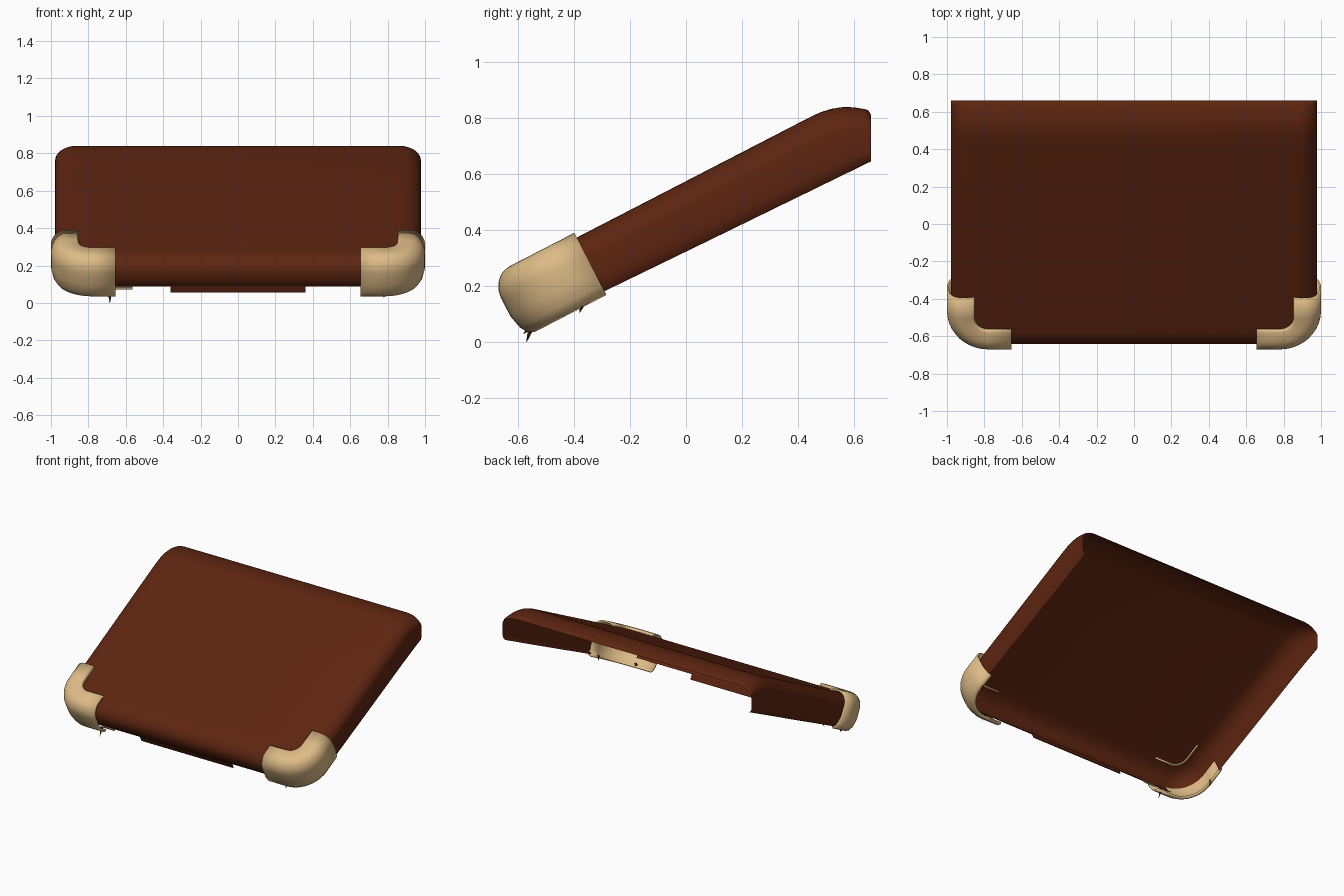
import bpy, bmesh, math
from mathutils import Matrix, Vector

cube = bpy.data.objects.get("Cube")
if cube:
    bpy.data.objects.remove(cube, do_unlink=True)

TILT = math.radians(27.3)
S, C = math.sin(TILT), math.cos(TILT)
BACK_Y = 0.66


def material(name, rgb):
    m = bpy.data.materials.new(name)
    m.use_nodes = True
    m.diffuse_color = (*rgb, 1)
    bsdf = next(n for n in m.node_tree.nodes if n.type == 'BSDF_PRINCIPLED')
    bsdf.inputs["Base Color"].default_value = (*rgb, 1)
    bsdf.inputs["Roughness"].default_value = 0.8
    return m


BROWN = material("dark brown", (0.11, 0.018, 0.005))
CREAM = material("cream", (0.73, 0.50, 0.24))


def finish(name, bm, mat, smooth=True):
    mesh = bpy.data.meshes.new(name)
    bm.to_mesh(mesh)
    bm.free()
    mesh.materials.append(mat)
    ob = bpy.data.objects.new(name, mesh)
    bpy.context.collection.objects.link(ob)
    if smooth:
        bpy.ops.object.select_all(action='DESELECT')
        ob.select_set(True)
        bpy.context.view_layer.objects.active = ob
        bpy.ops.object.shade_smooth_by_angle(angle=math.radians(50))
    return ob


def tilted(x, u, w):
    """Slab coordinates (across, along the slope, off the slope) to world."""
    return Vector((x, u * C - w * S, u * S + w * C))


def rounding(a, b, top, steps=8):
    """Rounded upper edge as (inset, height) pairs."""
    angles = [math.pi / 2 * i / steps for i in range(steps + 1)]
    return [(a * (1 - math.cos(t)), top - b + b * math.sin(t)) for t in angles]


def corner_arc(half, front, radius, inset, steps=10):
    """Plan arc of a front corner, from the front edge to the side."""
    angles = [-math.pi / 2 + math.pi / 2 * i / steps for i in range(steps + 1)]
    r = radius - inset
    return [(half - radius + r * math.cos(t), front + radius + r * math.sin(t))
            for t in angles]


# Cover: open-bottomed, open-backed tray with rounded edges
TOP = 0.511
STATIONS = (0.1, 0.44, 0.48, 0.52, 0.56, 0.6, 0.635, 0.65, BACK_Y)


def cover_half(inset, height):
    """One side of a ring; height None or small values mean the wall's hem."""
    plan = [(x, u, None) for x, u in corner_arc(0.978, -0.495, 0.18, inset)]
    plan.append((0.978 - inset, -0.19, None))
    plan += [(0.978 - inset, 0, y) for y in STATIONS]
    points = []
    for x, u, y in plan:
        slope_u = u if y is None else y / C + 0.2
        hem = 0.345 if slope_u < -0.2 else 0.298 - 0.022 * (slope_u + 0.3)
        w = hem + height if height < 0.1 else height
        if y is not None:
            u = (y + w * S) / C
        p = tilted(x, u, w)
        # the top levels out towards the back
        drop = 0.09 * (max(0, p.y - 0.45) / 0.21) ** 2
        if p.y > BACK_Y - 0.005:
            drop += 0.012
        p.z -= drop * (w - hem) / (TOP - hem)
        points.append(p)
    return points


bm = bmesh.new()
profile = [(0.02, 0.0), (0.006, 0.018), (0.0, 0.05)] + rounding(0.11, 0.085, TOP)
rings = []
for inset, height in profile:
    left = cover_half(inset, height)
    right = [Vector((-p.x, p.y, p.z)) for p in reversed(left)]
    rings.append([bm.verts.new(p) for p in right + left])
count = len(rings[0])
side = len(STATIONS)
for j in range(len(rings) - 1):
    for i in range(count - 1):
        k = i if i < count // 2 else count - 2 - i
        # the wall is left out behind the corner guards
        if j < 3 and side <= k < count // 2 - 1:
            continue
        bm.faces.new((rings[j][i], rings[j][i + 1],
                      rings[j + 1][i + 1], rings[j + 1][i]))
last = rings[-1]
for i in range(count // 2 - 1):
    bm.faces.new((last[i], last[i + 1], last[count - 2 - i], last[count - 1 - i]))
finish("cover", bm, BROWN)


# Corner guards: rounded L-shaped caps over the two front corners
def corner_guard(name, sign):
    bm = bmesh.new()
    profile = [(0.05, 0.28), (0.03, 0.29), (0.012, 0.318), (0.0, 0.37)]
    profile += rounding(0.08, 0.09, 0.53) + [(0.135, 0.53), (0.145, 0.524), (0.148, 0.511)]
    rings = []
    for inset, w in profile:
        plan = [(0.655, -0.515 + inset)]
        plan += corner_arc(1.0, -0.515, 0.22, inset)
        plan.append((1.0 - inset, -0.175))
        rings.append([bm.verts.new(tilted(sign * x, u, w)) for x, u in plan])
    for a, b in zip(rings, rings[1:]):
        for i in range(len(a) - 1):
            quad = (a[i], a[i + 1], b[i + 1], b[i])
            bm.faces.new(quad if sign > 0 else quad[::-1])
    ob = finish(name, bm, CREAM)
    mod = ob.modifiers.new("thickness", 'SOLIDIFY')
    mod.thickness = 0.012
    mod.offset = -1


corner_guard("left_corner_guard", 1)
corner_guard("right_corner_guard", -1)


# Small plates in the slab's own frame
def plate(name, centre, size, mat):
    bm = bmesh.new()
    bmesh.ops.create_cube(bm, size=1, matrix=Matrix.Translation(tilted(*centre))
                          @ Matrix.Rotation(TILT, 4, 'X') @ Matrix.Diagonal((*size, 1)))
    finish(name, bm, mat, smooth=False)


plate("front_flap", (0, -0.477, 0.329), (0.72, 0.006, 0.04), BROWN)
plate("right_guard_tab", (-0.61, -0.475, 0.335), (0.09, 0.008, 0.012), CREAM)


# Frayed threads under the corners
def thread(name, tip, root, radius):
    tip, root = Vector(tip), Vector(root)
    axis = tip - root
    turn = axis.to_track_quat('Z', 'Y').to_matrix().to_4x4()
    bm = bmesh.new()
    bmesh.ops.create_cone(bm, segments=4, radius1=radius, radius2=0.001, cap_ends=True,
                          depth=axis.length,
                          matrix=Matrix.Translation((tip + root) / 2) @ turn)
    finish(name, bm, BROWN, smooth=False)


thread("right_front_thread", (-0.685, -0.57, 0.0), (-0.685, -0.55, 0.06), 0.012)
thread("left_front_thread", (0.78, -0.58, 0.03), (0.78, -0.55, 0.06), 0.012)
for sign, word in ((1, "left"), (-1, "right")):
    thread(word + "_side_thread", (sign * 0.95, -0.38, 0.105), (sign * 0.95, -0.37, 0.14), 0.012)
